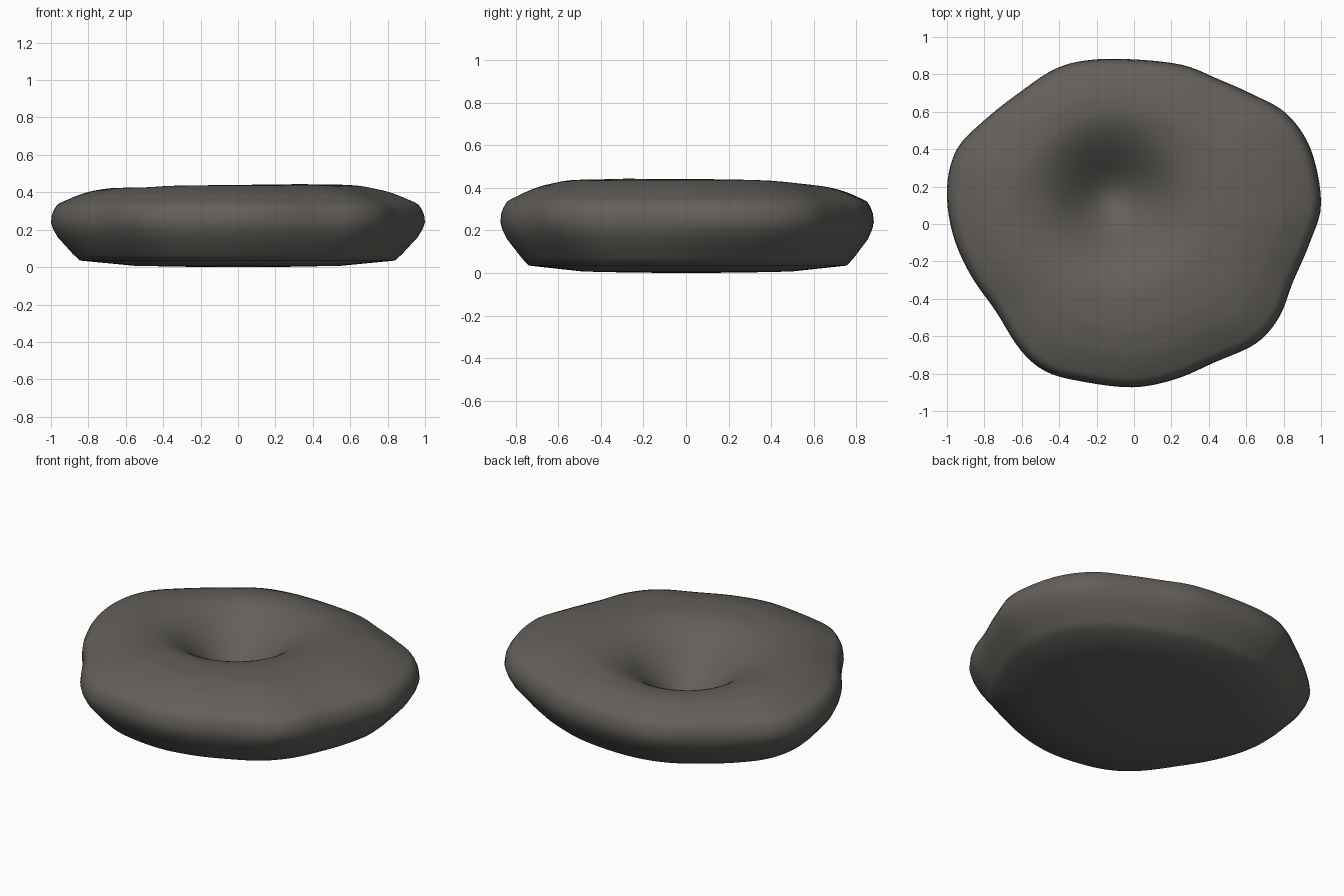
import bpy, bmesh, math
from mathutils import Vector

if "Cube" in bpy.data.objects:
    bpy.data.objects.remove(bpy.data.objects["Cube"])

# Outline of the widest section, seen from above
OUTLINE = [(1.0, .11), (.945, .40), (.815, .59), (.63, .695), (.45, .775), (.26, .85),
           (0, .88), (-.235, .877), (-.42, .83), (-.61, .705), (-.80, .555), (-.947, .40),
           (-1.0, .19), (-.97, -.05), (-.877, -.267), (-.74, -.465), (-.61, -.67),
           (-.476, -.786), (-.29, -.84), (-.01, -.873), (.22, -.83), (.43, -.74),
           (.65, -.64), (.775, -.5), (.85, -.31), (.94, -.10)]
# Side profile: (scale of outline, height)
SIDE = [(.3, .002), (.57, .007), (.87, .035), (.905, .07), (.94, .115), (.975, .16),
        (.994, .205), (1, .24), (.995, .28), (.982, .31), (.965, .335)]
TOP = [(.965, .335), (.9, .367), (.8, .405), (.65, .436), (.4, .453), (0, .45)]
CRATER, DEPTH, SPREAD = Vector((-.11, .14)), .32, .21


def smooth_loop(pts, steps):
    """Closed Catmull-Rom curve through the points."""
    out, n = [], len(pts)
    for i in range(n):
        a, b, c, d = (Vector(pts[(i + k) % n]) for k in (-1, 0, 1, 2))
        for j in range(steps):
            t = j / steps
            out.append(.5 * (2 * b + (c - a) * t + (2 * a - 5 * b + 4 * c - d) * t * t
                             + (3 * b - a - 3 * c + d) * t ** 3))
    return out


def top_height(s):
    for (s0, z0), (s1, z1) in zip(TOP, TOP[1:]):
        if s >= s1:
            return z0 + (z1 - z0) * (s0 - s) / (s0 - s1)
    return TOP[-1][1]


def crater(p):
    r = (p - CRATER).length
    return DEPTH * math.exp(-r * r / (2 * SPREAD ** 2))


loop = smooth_loop(OUTLINE, 5)
n = len(loop)
# Softer version of the outline, blended in toward the base
soft = [sum((loop[(i + k) % n] for k in range(-10, 11)), Vector((0, 0))) / 21 for i in range(n)]
bm = bmesh.new()
rings = []

# Underside and rounded flank
for s, z in SIDE:
    w = .5 * min(1, max(0, (.24 - z) / .2))
    ring = [p.lerp(q, w) * s for p, q in zip(loop, soft)]
    rings.append([bm.verts.new((p.x, p.y, z)) for p in ring])

# Top with the hollow pressed into it
STEPS = 40
for k in range(1, STEPS):
    s = .965 * (1 - k / STEPS)
    z = sum(top_height(max(0, min(.965, s + d))) for d in (-.03, 0, .03)) / 3
    rings.append([bm.verts.new((p.x * s, p.y * s, z - crater(p * s))) for p in loop])

for a, b in zip(rings, rings[1:]):
    for i in range(n):
        j = (i + 1) % n
        bm.faces.new((a[i], a[j], b[j], b[i]))
base = bm.verts.new((0, 0, 0))
pole = bm.verts.new((0, 0, .45 - crater(Vector((0, 0)))))
for i in range(n):
    j = (i + 1) % n
    bm.faces.new((base, rings[0][j], rings[0][i]))
    bm.faces.new((pole, rings[-1][i], rings[-1][j]))
bmesh.ops.recalc_face_normals(bm, faces=bm.faces)

mesh = bpy.data.meshes.new("dimpled_stone")
bm.to_mesh(mesh)
bm.free()
mat = bpy.data.materials.new("warm dark grey")
mat.diffuse_color = (.125, .116, .104, 1)
mat.use_nodes = True
mat.node_tree.nodes["Principled BSDF"].inputs["Base Color"].default_value = mat.diffuse_color
mesh.materials.append(mat)
stone = bpy.data.objects.new("dimpled_stone", mesh)
bpy.context.collection.objects.link(stone)
bpy.context.view_layer.objects.active = stone
stone.select_set(True)
bpy.ops.object.shade_smooth_by_angle(angle=math.radians(60))
